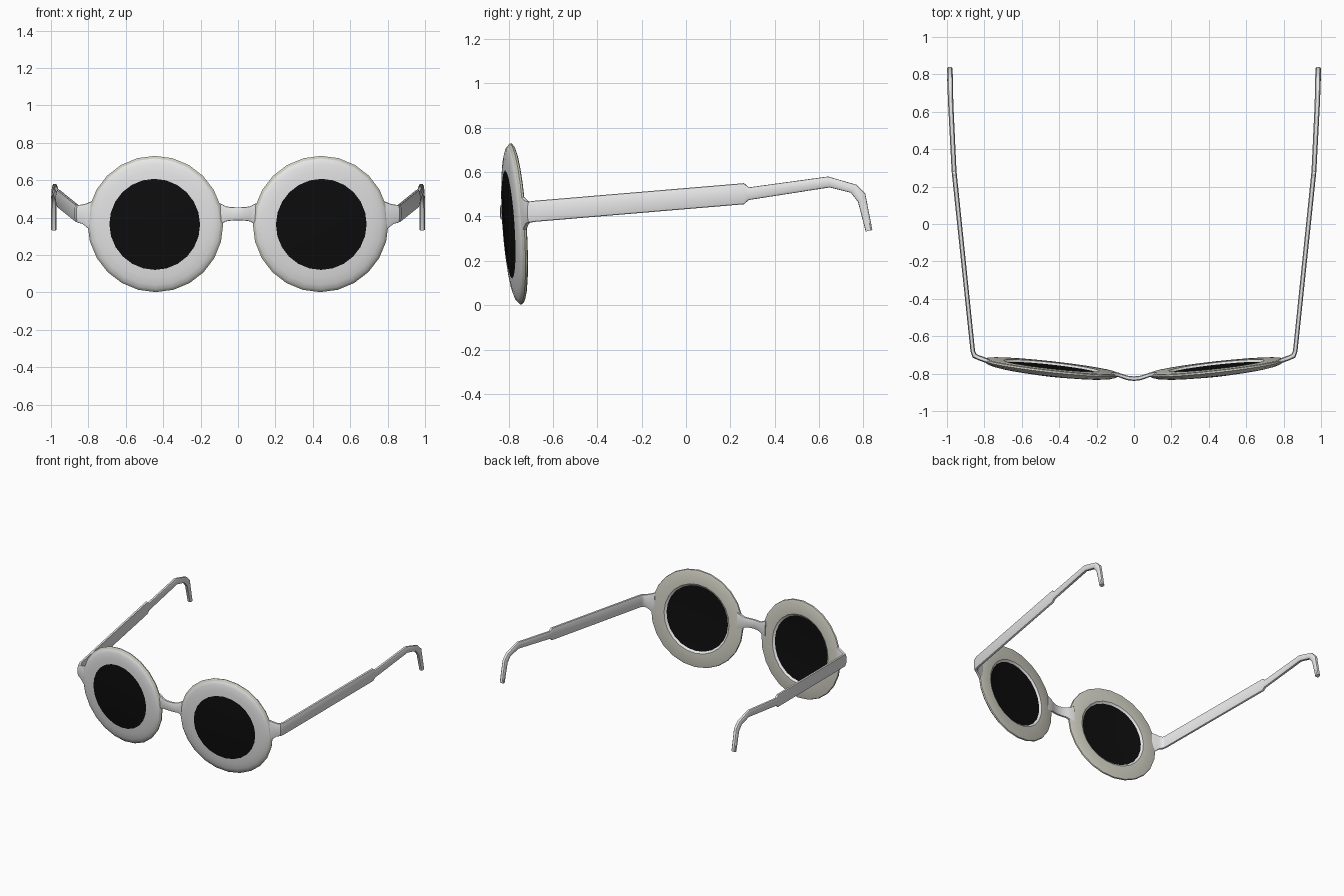
import bpy, bmesh, math
from mathutils import Matrix, Vector

if "Cube" in bpy.data.objects:
    bpy.data.objects.remove(bpy.data.objects["Cube"])


def material(name, rgb):
    m = bpy.data.materials.new(name)
    m.diffuse_color = (*rgb, 1)
    m.use_nodes = True
    m.node_tree.nodes["Principled BSDF"].inputs["Base Color"].default_value = m.diffuse_color
    return m


WHITE = material("white plastic", (0.8, 0.8, 0.8))
BEIGE = material("beige backing", (0.62, 0.61, 0.53))
BLACK = material("black lens", (0.004, 0.004, 0.004))


def finish(bm, name, mats, angle=40):
    bmesh.ops.remove_doubles(bm, verts=bm.verts, dist=0.00005)
    bmesh.ops.recalc_face_normals(bm, faces=bm.faces)
    me = bpy.data.meshes.new(name)
    bm.to_mesh(me)
    bm.free()
    for m in mats:
        me.materials.append(m)
    for p in me.polygons:
        p.use_smooth = True
    me.set_sharp_from_angle(angle=math.radians(angle))
    ob = bpy.data.objects.new(name, me)
    bpy.context.collection.objects.link(ob)
    return ob


def lathe(name, profile, mats, matrix, closed, beige_from=99, beige_to=99, n=24):
    """Spin (radius, y) points around the y axis."""
    bm = bmesh.new()
    rings = [[bm.verts.new(matrix @ Vector((r * math.cos(2 * math.pi * i / n), y,
                                            r * math.sin(2 * math.pi * i / n))))
              for i in range(n)] for r, y in profile]
    count = len(rings) if closed else len(rings) - 1
    for k in range(count):
        a, b = rings[k], rings[(k + 1) % len(rings)]
        for i in range(n):
            j = (i + 1) % n
            f = bm.faces.new((a[i], a[j], b[j], b[i]))
            f.material_index = 1 if beige_from <= k < beige_to else 0
    if not closed:
        bm.faces.new(rings[0])
        bm.faces.new(rings[-1])
    return finish(bm, name, mats, 35)


# rounded box cross-section: (across thickness, along height)
SECTION = [(1, 0.55), (0.6, 0.95), (0, 1), (-0.6, 0.95), (-1, 0.55),
           (-1, -0.55), (-0.6, -0.95), (0, -1), (0.6, -0.95), (1, -0.55)]


def loft(name, stations, side=1):
    """Each station: top point, bottom point, half thickness vector (x, y)."""
    bm = bmesh.new()
    rings = []
    for top, bot, t in stations:
        top, bot, t = Vector(top), Vector(bot), Vector((*t, 0))
        mid, half = (top + bot) / 2, (top - bot) / 2
        ring = []
        for u, v in SECTION:
            p = mid + t * u + half * v
            ring.append(bm.verts.new((p.x * side, p.y, p.z)))
        rings.append(ring)
    n = len(SECTION)
    for a, b in zip(rings, rings[1:]):
        for i in range(n):
            j = (i + 1) % n
            bm.faces.new((a[i], a[j], b[j], b[i]))
    bm.faces.new(rings[0])
    bm.faces.new(rings[-1])
    return finish(bm, name, [WHITE])


def upright(x, y, z0, z1, t):
    return ((x, y, z1), (x, y, z0), t)


# domed rim: front, edge, flat back, shallow recess
RIM = [(0.244, -0.030), (0.285, -0.027), (0.325, -0.021), (0.352, -0.012),
       (0.365, 0.0), (0.362, 0.009), (0.352, 0.013), (0.258, 0.013), (0.244, 0.002)]
LENS = [(0.05, -0.0415), (0.14, -0.038), (0.244, -0.030), (0.244, 0.002), (0.12, -0.006), (0.03, -0.008)]

# arm: hinge corner, flat bar, step, ear hook
ARM = [
    upright(0.775, -0.735, 0.32, 0.49, (-0.002, 0.012)),
    upright(0.805, -0.724, 0.345, 0.478, (-0.003, 0.013)),
    upright(0.830, -0.715, 0.366, 0.470, (-0.005, 0.012)),
    upright(0.853, -0.704, 0.372, 0.468, (-0.010, 0.010)),
    upright(0.862, -0.680, 0.376, 0.471, (-0.012, 0.002)),
    upright(0.960, 0.262, 0.455, 0.550, (-0.013, 0.001)),
    upright(0.962, 0.282, 0.474, 0.531, (-0.013, 0.001)),
    ((0.980, 0.640, 0.580), (0.980, 0.648, 0.531), (-0.014, 0)),
    ((0.983, 0.768, 0.543), (0.983, 0.743, 0.507), (-0.015, 0)),
    ((0.984, 0.808, 0.503), (0.984, 0.775, 0.466), (-0.015, 0)),
    ((0.985, 0.840, 0.339), (0.985, 0.810, 0.332), (-0.015, 0)),
]

for side, label in ((-1, "left"), (1, "right")):
    m = (Matrix.Translation((0.442 * side, -0.77, 0.366))
         @ Matrix.Rotation(math.radians(6.3 * side), 4, 'Z')
         @ Matrix.Rotation(math.radians(3.8), 4, 'X'))
    lathe("rim_" + label, RIM, [WHITE, BEIGE], m, True, 3, 7)
    lathe("lens_" + label, LENS, [BLACK], m, False)
    loft("arm_" + label, ARM, side)

# nose bridge, arched forward and flared at the rims
half_bridge = [(0.12, -0.802, 0.345, 0.485), (0.085, -0.806, 0.368, 0.472),
               (0.065, -0.813, 0.380, 0.460), (0.035, -0.823, 0.384, 0.456)]
pts = ([(-x, y, a, b) for x, y, a, b in half_bridge]
       + [(0, -0.827, 0.385, 0.455)] + half_bridge[::-1])
loft("nose_bridge", [upright(x, y, a, b, (0, 0.012)) for x, y, a, b in pts])
